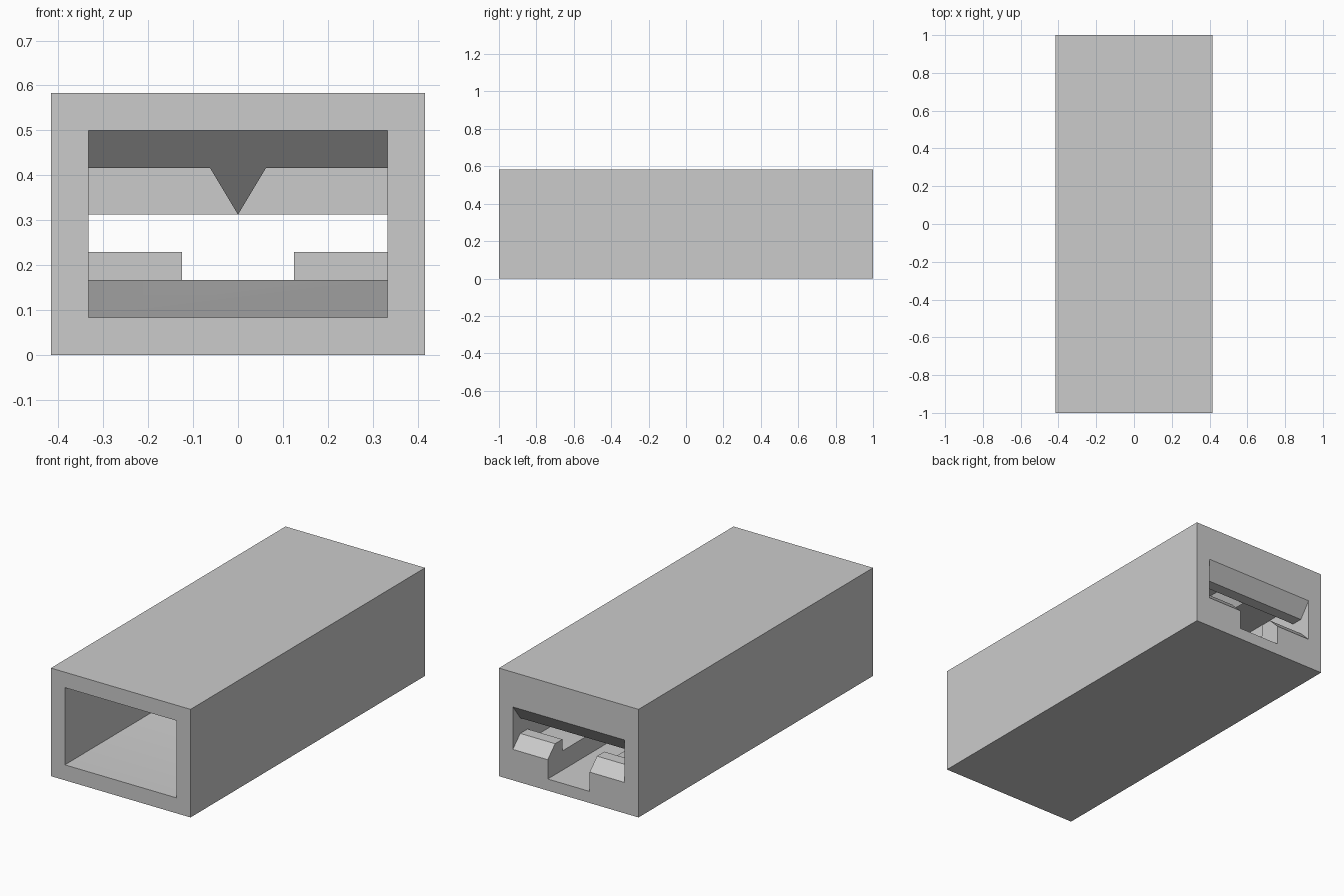
import bpy, bmesh, math

cube = bpy.data.objects.get("Cube")
if cube:
    bpy.data.objects.remove(cube, do_unlink=True)

U = 1 / 48  # design grid: the sleeve is 96 x 40 x 28 units

grey = bpy.data.materials.new("plain grey")
grey.use_nodes = True
grey.diffuse_color = (0.6, 0.6, 0.6, 1)
grey.node_tree.nodes["Principled BSDF"].inputs["Base Color"].default_value = grey.diffuse_color


def finish(name, bm):
    bmesh.ops.scale(bm, vec=(U, U, U), verts=bm.verts)
    bmesh.ops.recalc_face_normals(bm, faces=bm.faces)
    mesh = bpy.data.meshes.new(name)
    bm.to_mesh(mesh)
    bm.free()
    mesh.materials.append(grey)
    obj = bpy.data.objects.new(name, mesh)
    bpy.context.collection.objects.link(obj)
    return obj


def side_prism(name, half_width, profile):
    """Extrude a (y, z) side profile across the width."""
    bm = bmesh.new()
    face = bm.faces.new([bm.verts.new((-half_width, y, z)) for y, z in profile])
    ext = bmesh.ops.extrude_face_region(bm, geom=[face])
    moved = [v for v in ext["geom"] if isinstance(v, bmesh.types.BMVert)]
    bmesh.ops.translate(bm, vec=(2 * half_width, 0, 0), verts=moved)
    return finish(name, bm)


def rect(y0, y1, z0, z1):
    return [(y0, z0), (y1, z0), (y1, z1), (y0, z1)]


# Outer block
sleeve = side_prism("sleeve", 20, rect(-48, 48, 0, 28))

# Through passage: floor ramp, rear rails, rear lip and ceiling ramp
floor = [(-50, 4), (-12, 4), (12, 8), (42, 8), (42, 11), (45, 11), (48, 8), (50, 8)]
ceiling = [(50, 19), (48, 19), (45, 15), (42, 15), (42, 20), (12, 20), (8, 24), (-50, 24)]
passage = side_prism("passage_cutter", 16, floor + ceiling)

# Sunken channel that splits the rear rail in two
channel = side_prism("channel_cutter", 6, rect(12, 50, 3, 13))

bpy.context.view_layer.objects.active = sleeve
for cutter in (passage, channel):
    cutter.hide_render = True
    mod = sleeve.modifiers.new("cut", "BOOLEAN")
    mod.operation = "DIFFERENCE"
    mod.solver = "EXACT"
    mod.object = cutter
    bpy.ops.object.modifier_apply(modifier=mod.name)
    bpy.data.objects.remove(cutter, do_unlink=True)

# V-shaped guide rib under the ceiling, its front end cut on the ceiling ramp
bm = bmesh.new()
ends = []
for top_y, tip_y in ((11, 17), (43, 43)):
    ends.append([bm.verts.new(p) for p in ((-3.6, top_y, 21), (3.6, top_y, 21), (0, tip_y, 15))])
for end in ends:
    bm.faces.new(end)
for i in range(3):
    j = (i + 1) % 3
    bm.faces.new((ends[0][i], ends[0][j], ends[1][j], ends[1][i]))
guide_rib = finish("guide_rib", bm)

# Soft floor ramp, crisp corners
bpy.ops.object.select_all(action="DESELECT")
for obj in (sleeve, guide_rib):
    obj.select_set(True)
bpy.context.view_layer.objects.active = sleeve
bpy.ops.object.shade_smooth_by_angle(angle=math.radians(30))
